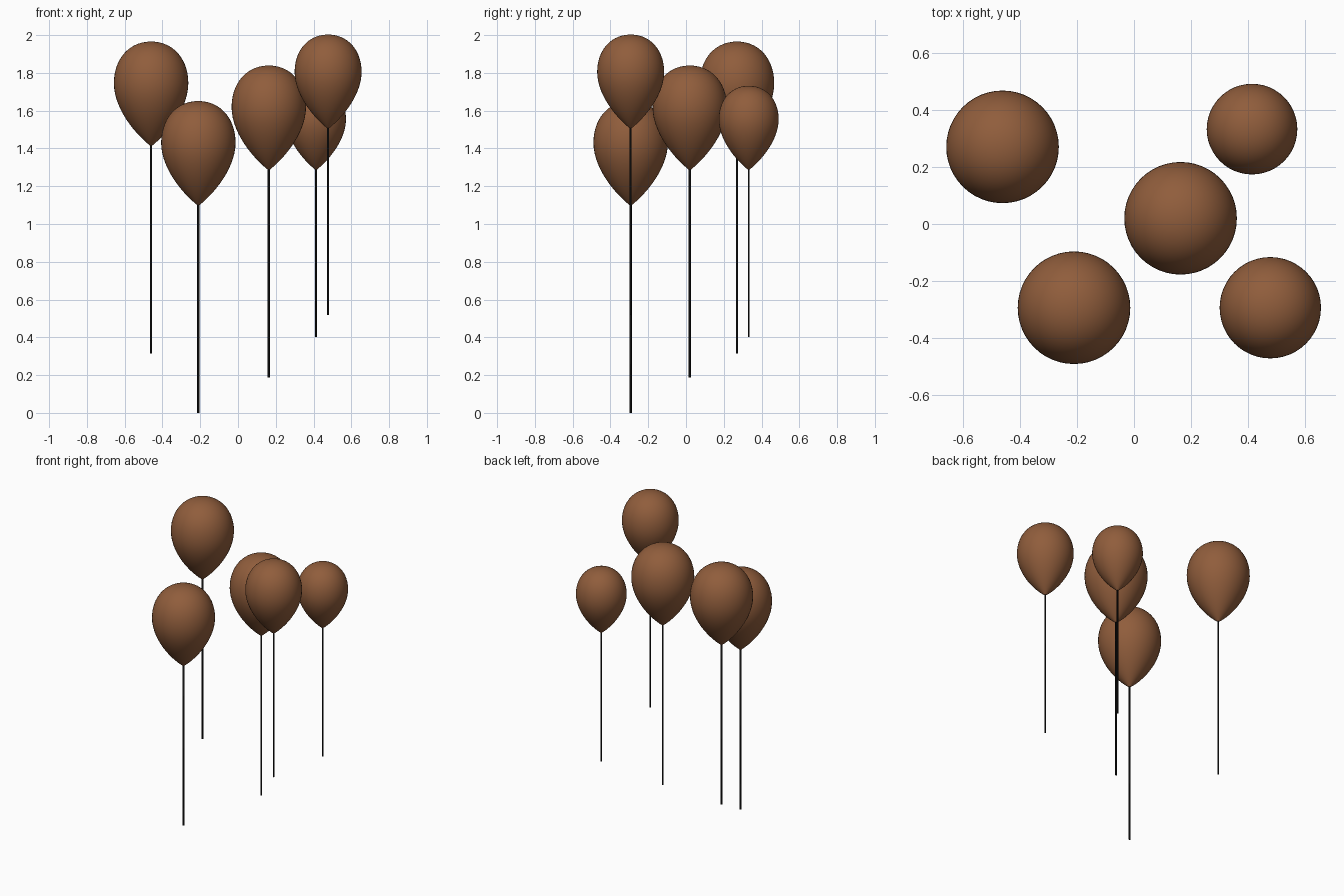
import bpy, bmesh, math
from mathutils import Vector

if "Cube" in bpy.data.objects:
    bpy.data.objects.remove(bpy.data.objects["Cube"])

R, H, STRING = 0.197, 0.551, 1.10   # full-size balloon radius, height, string length


def material(name, rgb):
    m = bpy.data.materials.new(name)
    m.diffuse_color = (*rgb, 1)
    m.use_nodes = True
    m.node_tree.nodes["Principled BSDF"].inputs["Base Color"].default_value = m.diffuse_color
    return m


def bezier(p, n):
    out = []
    for i in range(n + 1):
        u = i / n
        w = ((1-u)**3, 3*u*(1-u)**2, 3*u*u*(1-u), u**3)
        out.append(tuple(sum(k * q[a] for k, q in zip(w, p)) for a in (0, 1)))
    return out


# Teardrop half-outline as (radius, height) fractions, tip to crown
outline = bezier([(0.03, 0), (0.45, 0.12), (1, 0.36), (1, 0.6)], 14)
outline += bezier([(1, 0.6), (1, 0.83), (0.6, 1), (0, 1)], 14)[1:]


def lathe(name, profile, segs, loc, mat):
    bm = bmesh.new()
    rings = []
    for r, z in profile:
        if r < 1e-5:
            rings.append([bm.verts.new((0, 0, z))] * segs)
        else:
            rings.append([bm.verts.new((r * math.cos(2*math.pi*i/segs),
                                        r * math.sin(2*math.pi*i/segs), z))
                          for i in range(segs)])
    for a, b in zip(rings, rings[1:]):
        for i in range(segs):
            j = (i + 1) % segs
            bm.faces.new(list(dict.fromkeys((a[i], a[j], b[j], b[i]))))
    bm.faces.new(rings[0][::-1])
    for f in bm.faces:
        f.smooth = len(f.verts) <= 4
    me = bpy.data.meshes.new(name)
    bm.to_mesh(me)
    bm.free()
    me.materials.append(mat)
    ob = bpy.data.objects.new(name, me)
    ob.location = Vector(loc)
    bpy.context.collection.objects.link(ob)
    return ob


brown = material("balloon_brown", (0.28, 0.11, 0.045))
black = material("string_black", (0.005, 0.005, 0.005))

# x, y, height of balloon tip, scale
bunch = [
    (-0.46, 0.27, 1.415, 1.0),
    (-0.21, -0.293, 1.10, 1.0),
    (0.163, 0.02, 1.288, 1.0),
    (0.413, 0.332, 1.288, 0.805),
    (0.477, -0.293, 1.507, 0.9),
]

for n, (x, y, z, s) in enumerate(bunch, 1):
    # Balloon body
    lathe(f"balloon_{n}", [(r * R * s, t * H * s) for r, t in outline],
          48, (x, y, z), brown)
    # Hanging string, tucked slightly into the tip
    rs = 0.006 * s
    lathe(f"string_{n}", [(rs, -STRING * s), (rs, 0.005), (0, 0.005)],
          8, (x, y, z), black)
